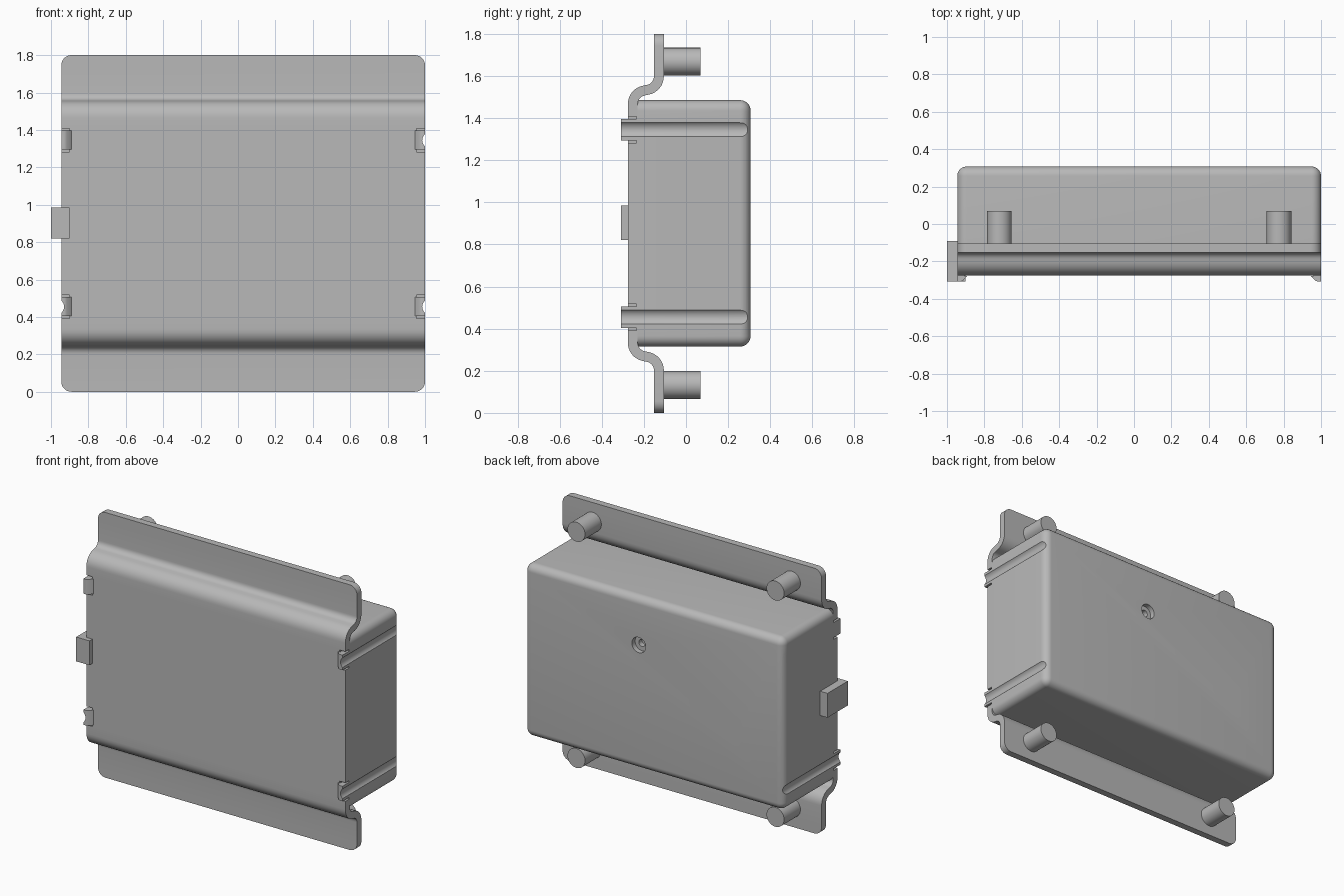
import bpy
import bmesh
import math
from mathutils import Vector
from mathutils.geometry import interpolate_bezier

cube = bpy.data.objects.get("Cube")
if cube:
    bpy.data.objects.remove(cube, do_unlink=True)

grey = bpy.data.materials.new("plain grey")
grey.use_nodes = True
colour = (0.48, 0.48, 0.48, 1)
grey.diffuse_color = colour
grey.node_tree.nodes["Principled BSDF"].inputs["Base Color"].default_value = colour

LEFT, RIGHT, MID_Z = 1.0, -0.945, 0.9
MID_X = (LEFT + RIGHT) / 2
CLIP_HEIGHTS = (0.455, 1.345)
SIDES = ((LEFT, 1), (RIGHT, -1))


def make(name, bm):
    bmesh.ops.recalc_face_normals(bm, faces=bm.faces)
    mesh = bpy.data.meshes.new(name)
    bm.to_mesh(mesh)
    bm.free()
    mesh.materials.append(grey)
    obj = bpy.data.objects.new(name, mesh)
    bpy.context.collection.objects.link(obj)
    return obj


def add_box(bm, x, y, z):
    verts = bmesh.ops.create_cube(bm, size=1)["verts"]
    for v in verts:
        for i, (low, high) in enumerate((x, y, z)):
            v.co[i] = (low + high) / 2 + v.co[i] * (high - low)


def add_rod(bm, x, z, radius, y0, y1, sides=32):
    verts = bmesh.ops.create_cone(bm, cap_ends=True, segments=sides, radius1=radius,
                                  radius2=radius, depth=y1 - y0)["verts"]
    for v in verts:
        v.co = Vector((x + v.co.x, (y0 + y1) / 2 + v.co.z, z + v.co.y))


def add_prism(bm, points, direction):
    face = bm.faces.new([bm.verts.new(p) for p in points])
    new = bmesh.ops.extrude_face_region(bm, geom=[face])["geom"]
    bmesh.ops.translate(bm, vec=direction,
                        verts=[g for g in new if isinstance(g, bmesh.types.BMVert)])


def select_only(obj):
    bpy.ops.object.select_all(action="DESELECT")
    obj.select_set(True)
    bpy.context.view_layer.objects.active = obj


def cut(obj, fill):
    bm = bmesh.new()
    fill(bm)
    cutter = make("cutter", bm)
    cutter.hide_render = True
    mod = obj.modifiers.new("cut", "BOOLEAN")
    mod.operation, mod.solver, mod.object = "DIFFERENCE", "EXACT", cutter
    select_only(obj)
    bpy.ops.object.modifier_apply(modifier=mod.name)
    bpy.data.objects.remove(cutter, do_unlink=True)


def smooth(obj):
    select_only(obj)
    bpy.ops.object.shade_smooth_by_angle(angle=math.radians(35))


def fillet(points, radius):
    path = [points[0]]
    for a, b, c in zip(points, points[1:], points[2:]):
        start = b + (a - b).normalized() * radius
        end = b + (c - b).normalized() * radius
        path += interpolate_bezier(start, start.lerp(b, 0.6), end.lerp(b, 0.6), end, 9)
    return path + [points[-1]]


# Bent mounting plate: a folded strip of even thickness, rounded at its corners
upper = [(-0.1285, 1.8), (-0.1285, 1.545), (-0.253, 1.52)]
line = upper + [(y, 2 * MID_Z - z) for y, z in reversed(upper)]
path = fillet([Vector((0, y, z)) for y, z in line], 0.055)
front, back = [], []
for i, p in enumerate(path):
    along = (path[min(i + 1, len(path) - 1)] - path[max(i - 1, 0)]).normalized()
    side = Vector((0, along.z, -along.y)) * 0.0235
    front.append(p + side)
    back.append(p - side)
bm = bmesh.new()
add_prism(bm, [p + Vector((RIGHT, 0, 0)) for p in front + back[::-1]],
          Vector((LEFT - RIGHT, 0, 0)))
corners = [e for e in bm.edges
           if all(abs(v.co.z - MID_Z) > 0.899 for v in e.verts)
           and abs(e.verts[0].co.y - e.verts[1].co.y) > 0.01]
bmesh.ops.bevel(bm, geom=corners, offset=0.055, segments=8, profile=0.5, affect="EDGES")
plate = make("mounting_plate", bm)


def clip_slots(bm):
    for x, s in SIDES:
        for z in CLIP_HEIGHTS:
            add_box(bm, sorted((x - s * 0.045, x + s * 0.1)), (-0.4, -0.2), (z - 0.063, z + 0.063))


cut(plate, clip_slots)
smooth(plate)


def grooves(bm):
    for x, s in SIDES:
        for z in CLIP_HEIGHTS:
            add_rod(bm, x + s * 0.029, z, 0.044, -0.5, 0.5)


# Rear housing, rounded everywhere except along its front rim
bm = bmesh.new()
add_box(bm, (RIGHT, LEFT), (-0.235, 0.307), (0.315, 1.485))
rounded = [e for e in bm.edges if any(v.co.y > 0 for v in e.verts)]
bmesh.ops.bevel(bm, geom=rounded, offset=0.05, segments=8, profile=0.5, affect="EDGES")
housing = make("rear_housing", bm)
cut(housing, grooves)

# Two stepped screw recesses in the rear face
SCREWS = ((0.14, 1.16), (-0.55, 0.75))
for radius, depth in ((0.052, 0.035), (0.024, 0.07)):
    cut(housing, lambda bm: [add_rod(bm, x, z, radius, 0.307 - depth, 0.4) for x, z in SCREWS])
smooth(housing)

# Snap clips that hook round the plate edges
for x, s in SIDES:
    hook = [(0.055, -0.277), (0.03, -0.303), (0.018, -0.308), (0, -0.308), (0, -0.22),
            (0.04, -0.22), (0.04, -0.277)]
    for z in CLIP_HEIGHTS:
        bm = bmesh.new()
        add_prism(bm, [(x - s * d, y, z - 0.051) for d, y in hook], Vector((0, 0, 0.102)))
        place = ("left" if s > 0 else "right") + ("_upper" if z > MID_Z else "_lower")
        clip = make(place + "_clip", bm)
        cut(clip, grooves)
        smooth(clip)

# Latch tab wrapping the right edge
bm = bmesh.new()
tab = [(-1, -0.308), (-0.9, -0.308), (-0.9, -0.276), (-0.945, -0.276), (-0.945, -0.09), (-1, -0.09)]
add_prism(bm, [(x, y, 0.82) for x, y in tab], Vector((0, 0, 0.165)))
make("latch_tab", bm)

# Hollow mounting posts on the flanges
for sx in (-1, 1):
    for sz in (-1, 1):
        x, z = MID_X + sx * 0.7475, MID_Z + sz * 0.768
        bm = bmesh.new()
        add_rod(bm, x, z, 0.066, -0.115, 0.07)
        post = make("mounting_post", bm)
        cut(post, lambda bm: add_rod(bm, x, z, 0.038, -0.08, 0.2))
        smooth(post)
